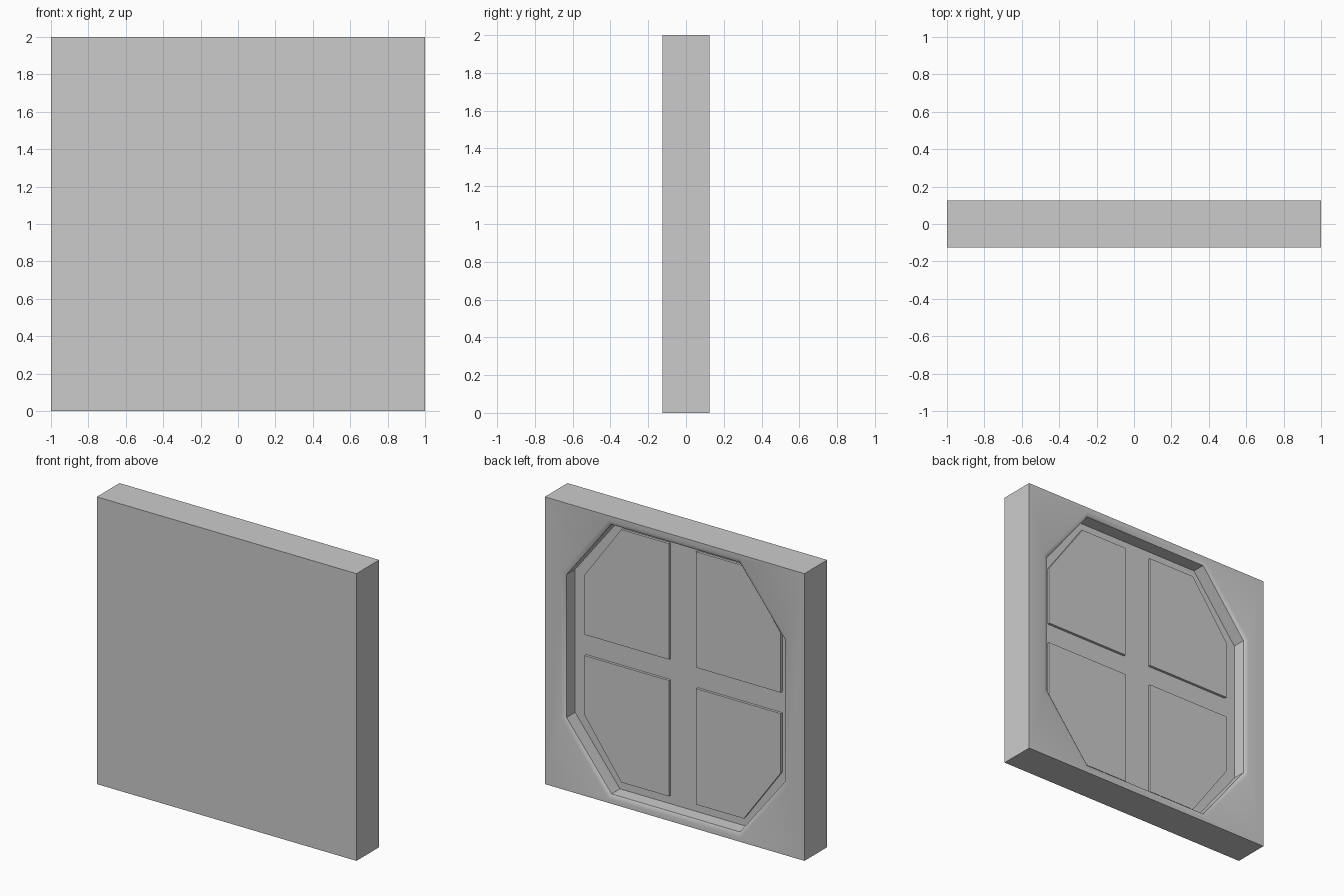
import bpy, bmesh, math

if "Cube" in bpy.data.objects:
    bpy.data.objects.remove(bpy.data.objects["Cube"])

BACK = 0.125        # y of the back face
FLOOR = 0.02        # y of the recess floor
PANE = 0.038        # y of the raised pane faces


def loft(name, rings):
    """Closed solid through rings of (x, y, z) points."""
    bm = bmesh.new()
    loops = [[bm.verts.new(p) for p in ring] for ring in rings]
    for a, b in zip(loops, loops[1:]):
        n = len(a)
        for i in range(n):
            bm.faces.new((a[i], a[(i + 1) % n], b[(i + 1) % n], b[i]))
    bm.faces.new(loops[0])
    bm.faces.new(loops[-1])
    bmesh.ops.recalc_face_normals(bm, faces=bm.faces)
    mesh = bpy.data.meshes.new(name)
    bm.to_mesh(mesh)
    bm.free()
    obj = bpy.data.objects.new(name, mesh)
    bpy.context.collection.objects.link(obj)
    return obj


def octagon(y, grow):
    """Recess outline, pushed outwards by grow."""
    w, h, k = 0.84 + grow, 0.938 + grow, grow * 0.45
    cx, cz = 0.495 + k, 0.498 + k
    quarter = [(w, cz), (cx, h)]
    pts = (quarter + [(-x, z) for x, z in reversed(quarter)]
           + [(-x, -z) for x, z in quarter]
           + [(x, -z) for x, z in reversed(quarter)])
    return [(x, y, 1 + z) for x, z in pts]


# Square slab
slab_outline = [(-1, 0), (1, 0), (1, 2), (-1, 2)]
slab = loft("wall_panel", [[(x, y, z) for x, z in slab_outline] for y in (-BACK, BACK)])

# Octagonal recess with a softly rounded lip
cutter = loft("recess_cutter", [
    octagon(FLOOR, 0), octagon(BACK - 0.012, 0), octagon(BACK - 0.004, 0.012),
    octagon(BACK, 0.03), octagon(BACK + 0.004, 0.048)])
cutter.hide_render = True
mod = slab.modifiers.new("recess", "BOOLEAN")
mod.operation = "DIFFERENCE"
mod.solver = "EXACT"
mod.object = cutter
bpy.context.view_layer.objects.active = slab
slab.select_set(True)
bpy.ops.object.modifier_apply(modifier=mod.name)
bpy.data.objects.remove(cutter)
bpy.ops.object.shade_smooth_by_angle(angle=math.radians(35))

# Four raised panes, each with its outer corner cut off
pane = [(0.105, 0.073), (0.756, 0.073), (0.756, 0.487), (0.472, 0.88), (0.105, 0.88)]
for sx, side in ((1, "right"), (-1, "left")):
    for sz, level in ((1, "upper"), (-1, "lower")):
        loft(f"{level}_{side}_pane",
             [[(sx * x, y, 1 + sz * z) for x, z in pane] for y in (FLOOR - 0.01, PANE)])
